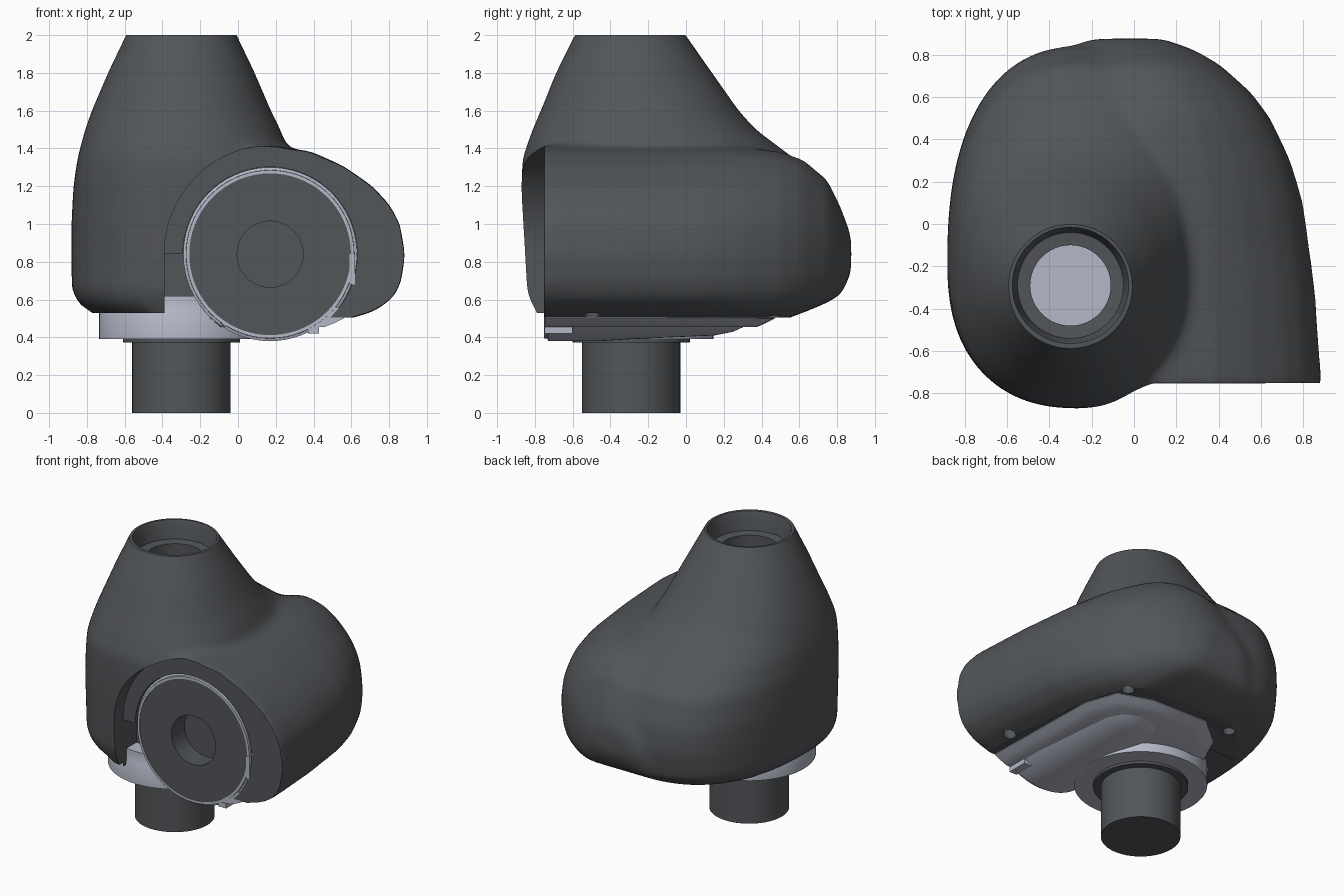
import bpy, bmesh, math

if "Cube" in bpy.data.objects:
    bpy.data.objects.remove(bpy.data.objects["Cube"])


def material(name, rgb):
    m = bpy.data.materials.new(name)
    m.use_nodes = True
    m.diffuse_color = (*rgb, 1)
    m.node_tree.nodes["Principled BSDF"].inputs["Base Color"].default_value = (*rgb, 1)
    return m


DARK = material("charcoal plastic", (0.085, 0.092, 0.1))
LIGHT = material("pale grey metal", (0.46, 0.48, 0.57))


def finish(name, bm, mat):
    bmesh.ops.recalc_face_normals(bm, faces=bm.faces)
    me = bpy.data.meshes.new(name)
    bm.to_mesh(me)
    bm.free()
    ob = bpy.data.objects.new(name, me)
    bpy.context.collection.objects.link(ob)
    me.materials.append(mat)
    return ob


def smooth(ob, angle=35):
    bpy.ops.object.select_all(action='DESELECT')
    ob.select_set(True)
    bpy.context.view_layer.objects.active = ob
    bpy.ops.object.shade_smooth_by_angle(angle=math.radians(angle))


def loft(name, rings, mat=DARK, closed=False):
    """Skin equal-length rings of points; cap the ends unless closed."""
    bm = bmesh.new()
    rows = [[bm.verts.new(p) for p in r] for r in rings]
    n = len(rows[0])
    pairs = list(zip(rows, rows[1:]))
    if closed:
        pairs.append((rows[-1], rows[0]))
    for a, b in pairs:
        for i in range(n):
            j = (i + 1) % n
            bm.faces.new((a[i], a[j], b[j], b[i]))
    if not closed:
        bm.faces.new(rows[0])
        bm.faces.new(rows[-1])
    return finish(name, bm, mat)


def turned(name, profile, centre, axis='z', mat=DARK, closed=False, n=72):
    """Turned part: profile of (radius, position) along z or y."""
    rings = []
    for r, h in profile:
        ring = []
        for k in range(n):
            a = math.tau * k / n
            c, s = r * math.cos(a), r * math.sin(a)
            ring.append((centre[0] + c, centre[1] + s, h) if axis == 'z'
                        else (centre[0] + c, h, centre[1] + s))
        rings.append(ring)
    return loft(name, rings, mat, closed)


def box(name, lo, hi, mat=DARK):
    pts = [(lo[0], lo[1]), (hi[0], lo[1]), (hi[0], hi[1]), (lo[0], hi[1])]
    return loft(name, [[(x, y, z) for x, y in pts] for z in (lo[2], hi[2])], mat)


def bake(ob):
    """Replace an object's mesh by its modified result."""
    dg = bpy.context.evaluated_depsgraph_get()
    me = bpy.data.meshes.new_from_object(ob.evaluated_get(dg))
    ob.modifiers.clear()
    ob.data = me


def boolean(ob, tools, operation='DIFFERENCE'):
    for t in tools:
        m = ob.modifiers.new("cut", 'BOOLEAN')
        m.operation, m.object, m.solver = operation, t, 'EXACT'
        bake(ob)
        bpy.data.objects.remove(t)


TOWER = (-0.30, -0.29)     # vertical axis, x y
BARREL = (0.17, 0.84)      # horizontal axis, x z

# Tower: z, x range, y range, exponent, and where the widest point lies along y
tower = [
    (0.46, -0.68, 0.24, -0.70, 0.46, 2.3, .42), (0.53, -0.77, 0.30, -0.785, 0.60, 2.3, .41),
    (0.57, -0.835, 0.36, -0.825, 0.72, 2.35, .4), (0.64, -0.88, 0.40, -0.85, 0.81, 2.4, .4),
    (0.84, -0.882, 0.42, -0.863, 0.845, 2.4, .4), (1.00, -0.882, 0.40, -0.868, 0.83, 2.4, .4),
    (1.20, -0.872, 0.35, -0.872, 0.75, 2.35, .41), (1.35, -0.85, 0.28, -0.866, 0.57, 2.3, .43),
    (1.50, -0.81, 0.225, -0.813, 0.37, 2.15, .47), (1.60, -0.775, 0.175, -0.77, 0.28, 2.1, .5),
    (1.80, -0.69, 0.09, -0.69, 0.14, 2, .5), (2.00, -0.595, -0.005, -0.59, 0.0, 2, .5),
    (2.08, -0.555, -0.045, -0.55, -0.05, 2, .5)]
rings = []
for z, x0, x1, y0, y1, e, f in tower:
    yc = y0 + f * (y1 - y0)
    ring = []
    for k in range(64):
        c, s = math.cos(math.tau * k / 64), math.sin(math.tau * k / 64)
        ring.append(((x0 + x1) / 2 + (x1 - x0) / 2 * math.copysign(abs(c) ** (2 / e), c),
                     yc + (y1 - yc if s > 0 else yc - y0) * math.copysign(abs(s) ** (2 / e), s),
                     z))
    rings.append(ring)
housing = loft("housing", rings)

# Barrel cover: one profile scaled along y (y, right width, left width, top, bottom)
profile = [(1, 0), (.97, .28), (.905, .46), (.8, .63), (.63, .81), (.44, .94), (.2, 1),
           (.08, .98), (-.17, .9), (-.58, .65), (-.83, .3), (-1, 0), (-1, -.6), (-.83, -1),
           (.62, -1), (.82, -.85), (.93, -.65), (.98, -.4)]
stations = [(-.79, .89, .53, 1.418, .485), (-.3, .855, .5, 1.418, .485),
            (.1, .80, .48, 1.415, .485), (.3, .74, .46, 1.41, .485),
            (.5, .645, .46, 1.385, .49), (.62, .555, .46, 1.345, .53),
            (.75, .41, .42, 1.235, .585), (.82, .29, .34, 1.09, .625), (.875, .14, .2, .94, .74)]
cover = loft("cover", [[(u * (wr if u > 0 else wl), y,
                         0.84 + v * (top - 0.84 if v > 0 else 0.84 - bot))
                        for u, v in profile] for y, wr, wl, top, bot in stations])

# Blend the two masses into one soft shell
boolean(housing, [cover], 'UNION')
rm = housing.modifiers.new("blend", 'REMESH')
rm.mode, rm.voxel_size = 'VOXEL', 0.022
sm = housing.modifiers.new("soften", 'SMOOTH')
sm.factor, sm.iterations = 0.5, 24
bake(housing)

# Arch in the front, flat barrel end, flat underside, bore, pockets and screw holes
arch = [(-0.39, 0.3)]
for k in range(25):
    a = math.pi - math.pi / 2 * k / 24
    arch.append((BARREL[0] + 0.56 * math.cos(a), BARREL[1] + 0.575 * math.sin(a)))
arch += [(0.17, 1.6), (1.2, 1.6), (1.2, 0.3)]
cutters = [
    loft("arch_cutter", [[(x, y, z) for x, z in arch] for y in (-1.2, -0.75)]),
    box("top_cutter", (-1, -1, 2.0), (1, 1, 2.3)),
    box("base_cutter", (-1, -1, 0.3), (1, 1, 0.505)),
    box("left_base_cutter", (-1, -1, 0.3), (-0.39, 0.2, 0.53)),
    turned("bore_cutter", [(0.19, 1.22), (0.19, 1.865), (0.25, 1.87), (0.265, 1.97),
                           (0.275, 2.0), (0.3, 2.05)], TOWER),
    turned("barrel_cutter", [(0.462, -0.9), (0.462, -0.6)], BARREL, 'y'),
    box("window_cutter", (-0.388, -0.95, 0.4), (-0.1, -0.6, 0.84))]
for x, y in ((0.64, -0.50), (0.43, 0.45), (-0.42, 0.46)):
    cutters.append(turned("screw_cutter", [(0.042, 0.3), (0.042, 0.66)], (x, y), n=24))
boolean(housing, cutters)
smooth(housing)

# Pale seat at the bottom of the bore
turned("bore_seat", [(0.192, 1.20), (0.192, 1.24)], TOWER, 'z', LIGHT)

# Horizontal motor sleeve with a thin rim, tapering into the back
sleeve = turned("motor_sleeve", [(0.428, -0.22), (0.428, -0.752), (0.445, -0.752), (0.446, -0.735),
                                 (0.46, -0.73), (0.46, -0.45), (0.45, -0.3), (0.43, 0.15),
                                 (0.41, 0.25), (0.36, 0.36), (0.32, 0.46)], BARREL, 'y', LIGHT)
smooth(sleeve)

# Motor end with a deep central bore
motor = turned("motor_end", [(0.175, -0.25), (0.175, -0.748), (0.428, -0.748), (0.428, -0.25)],
               BARREL, 'y', DARK, closed=True)
smooth(motor)
turned("motor_bore_floor", [(0.18, -0.30), (0.18, -0.26)], BARREL, 'y')

# Tray closing the underside between sleeve and bearing
outline = [(0.56, -0.745), (0.54, 0.15), (0.46, 0.38), (0.22, 0.46), (-0.22, 0.47),
           (-0.42, 0.30), (-0.62, -0.1), (-0.6, -0.45), (-0.2, -0.65), (-0.1, -0.745)]
tray = loft("lower_tray", [[(0.05 + (x - 0.05) * s, y if y < -0.7 else y * s, z)
                            for x, y in outline]
                           for z, s in ((0.455, 0.8), (0.475, 0.9), (0.50, 1.0), (0.56, 1.0))],
            LIGHT)
smooth(tray, 40)

# Bearing housing around the vertical shaft
bearing = turned("bearing_housing", [(0.31, 0.42), (0.31, 0.39), (0.435, 0.39), (0.435, 0.53),
                                     (0.43, 0.54), (0.43, 0.62)], TOWER, 'z', LIGHT)
smooth(bearing)

# Small tabs on the sleeve
box("lower_tab", (0.37, -0.75, 0.42), (0.43, -0.60, 0.455), LIGHT)
box("side_tab", (0.59, -0.753, 0.68), (0.62, -0.70, 0.84), LIGHT)

# Shaft and its collar
shaft = turned("shaft", [(0.26, 0), (0.26, 0.40)], TOWER)
smooth(shaft)
collar = turned("shaft_collar", [(0.31, 0.372), (0.31, 0.43)], TOWER)
smooth(collar)
